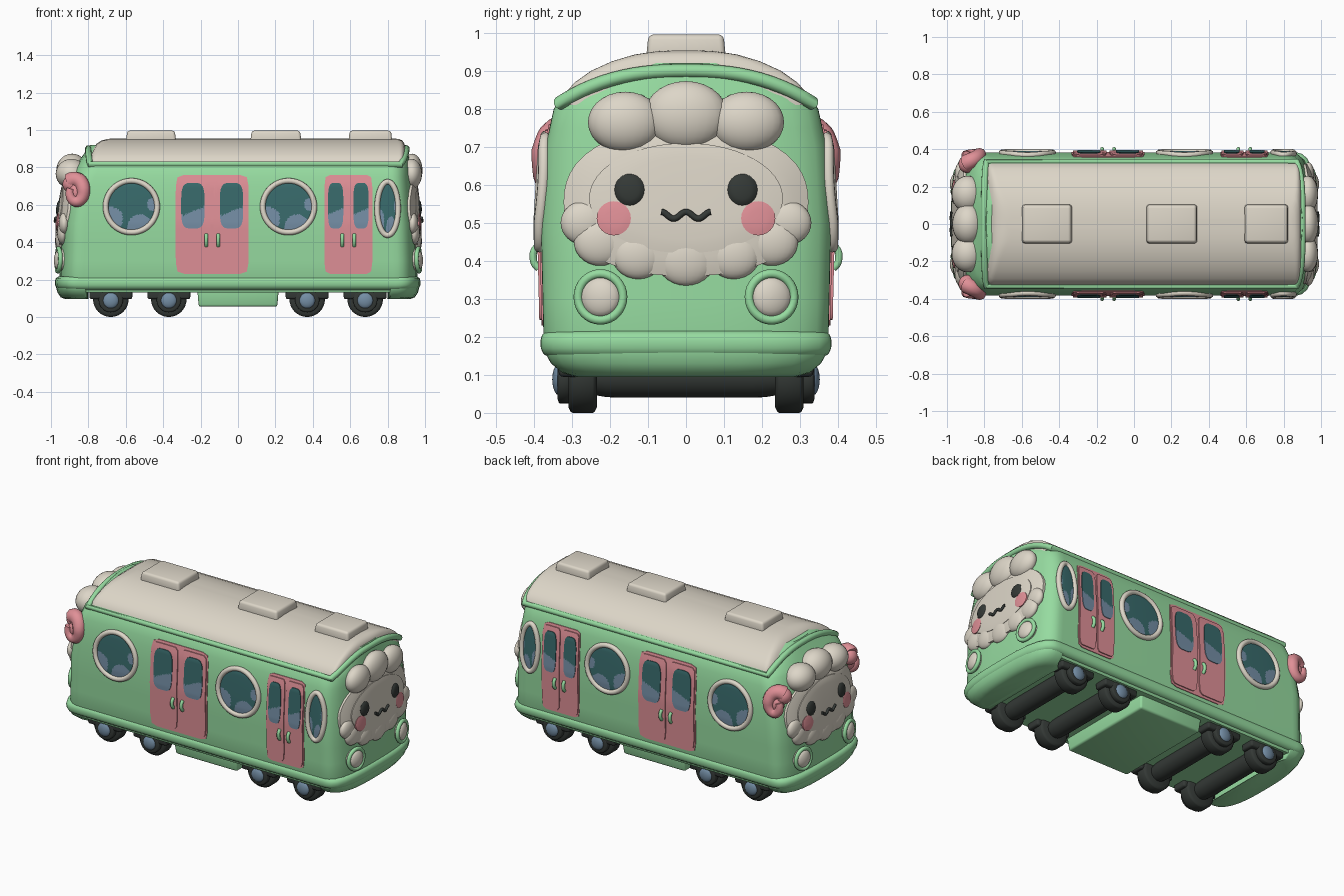
import bpy, bmesh, math
from mathutils import Vector, Matrix

if "Cube" in bpy.data.objects:
    bpy.data.objects.remove(bpy.data.objects["Cube"])

def mat(name, r, g, b):
    m = bpy.data.materials.new(name)
    lin = lambda c: ((c / 255 + 0.055) / 1.055) ** 2.4
    m.diffuse_color = (lin(r), lin(g), lin(b), 1)
    m.use_nodes = True
    m.node_tree.nodes["Principled BSDF"].inputs["Base Color"].default_value = m.diffuse_color
    return m

CREAM = mat("cream", 221, 214, 200)
GREEN = mat("mint_green", 150, 219, 160)
PINK = mat("pink", 224, 144, 151)
DARK = mat("charcoal", 52, 57, 54)
TEAL = mat("teal_glass", 56, 106, 107)
BLUE = mat("blue_glass", 116, 142, 165)

# ---------- body shape tables: half width and end positions by height ----------
W = [(.13, .35), (.2, .375), (.5, .382), (.7, .37), (.8, .348), (.825, .33), (.85, .295), (.9, .215), (.92, .14)]
XR = [(.13, .95), (.2, .96), (.5, .95), (.8, .925), (.92, .90)]
XL = [(.13, .95), (.2, .955), (.5, .945), (.7, .915), (.8, .875), (.92, .79)]
A, P = .13, 3.0

def interp(t, z):
    if z <= t[0][0]:
        return t[0][1]
    for (z0, v0), (z1, v1) in zip(t, t[1:]):
        if z <= z1:
            return v0 + (v1 - v0) * (z - z0) / (z1 - z0)
    return t[-1][1]

def end_map(s):
    """(y, z, offset) -> point on an end wall"""
    def f(u, v, o):
        q = min(abs(u) / interp(W, v), 1)
        return Vector((s * (interp(XR if s > 0 else XL, v) - A + A * (1 - q ** P) ** (1 / P) + o), u, v))
    return f

def side_map(s):
    """(x, z, offset) -> point on a side wall"""
    def f(u, v, o):
        q = max(0, min((abs(u) - interp(XR if u > 0 else XL, v) + A) / A, .95))
        return Vector((u, s * (interp(W, v) * (1 - q ** P) ** (1 / P) + o), v))
    return f

# ---------- mesh helpers ----------
def finish(bm, name, mats, rule=None):
    bmesh.ops.recalc_face_normals(bm, faces=bm.faces)
    if rule:
        for f in bm.faces:
            f.material_index = rule(f.calc_center_median())
    me = bpy.data.meshes.new(name)
    bm.to_mesh(me)
    bm.free()
    for m in mats:
        me.materials.append(m)
    ob = bpy.data.objects.new(name, me)
    bpy.context.collection.objects.link(ob)
    return ob

def loft(name, rings, mats, rule=None):
    bm = bmesh.new()
    vs = [[bm.verts.new(p) for p in r] for r in rings]
    n = len(vs[0])
    for a, b in zip(vs, vs[1:]):
        for i in range(n):
            bm.faces.new((a[i], a[(i + 1) % n], b[(i + 1) % n], b[i]))
    bm.faces.new(vs[0])
    bm.faces.new(vs[-1])
    return finish(bm, name, mats, rule)

def plan(z, w, xl, xr, al=A, ar=A, p=P, n=16):
    """rounded horizontal outline"""
    pts = []
    for s, xe, a in ((1, xr, ar), (-1, xl, al)):
        for i in range(n + 1):
            t = (-math.pi / 2 if s > 0 else math.pi / 2) + math.pi * i / n
            c, d = abs(math.cos(t)), math.sin(t)
            r = (c ** p + abs(d) ** p) ** (-1 / p)
            pts.append(Vector((xe - s * a + s * a * c * r, w * d * r, z)))
    return pts

def plate(name, fn, c, r, mats, off=.012, dome=0, p=2, rule=None, n=48, k=8, back=-.02):
    """domed plate following a wall; p sets how square the outline is"""
    def ring(f, o):
        out = []
        for i in range(n):
            t = 2 * math.pi * i / n
            a, b = math.cos(t), math.sin(t)
            q = f * (abs(a) ** p + abs(b) ** p) ** (-1 / p)
            out.append(fn(c[0] + r[0] * a * q, c[1] + r[1] * b * q, o))
        return out
    rings = [ring(1, back), ring(1, off)]
    rings += [ring(1 - j / k if j < k else .02, off + dome * math.sqrt(1 - (1 - j / k) ** 2)) for j in range(1, k + 1)]
    return loft(name, rings, mats, rule)

def tube(name, pts, r, m, cyclic=False, radii=None):
    cu = bpy.data.curves.new(name, 'CURVE')
    cu.dimensions = '3D'
    cu.bevel_depth, cu.bevel_resolution, cu.use_fill_caps = r, 3, True
    sp = cu.splines.new('POLY')
    sp.points.add(len(pts) - 1)
    for i, q in enumerate(pts):
        sp.points[i].co = (*q, 1)
        sp.points[i].radius = radii[i] if radii else 1
    sp.use_cyclic_u = cyclic
    tmp = bpy.data.objects.new(name, cu)
    bpy.context.collection.objects.link(tmp)
    me = bpy.data.meshes.new_from_object(tmp.evaluated_get(bpy.context.evaluated_depsgraph_get()))
    bpy.data.objects.remove(tmp)
    me.materials.clear()
    me.materials.append(m)
    ob = bpy.data.objects.new(name, me)
    bpy.context.collection.objects.link(ob)

def hoop(name, fn, c, r, thick, m, off=.01, n=48):
    tube(name, [fn(c[0] + r[0] * math.cos(2 * math.pi * i / n), c[1] + r[1] * math.sin(2 * math.pi * i / n), off)
                for i in range(n)], thick, m, True)

def blob(name, loc, rad, m):
    bm = bmesh.new()
    bmesh.ops.create_uvsphere(bm, u_segments=24, v_segments=14, radius=1,
                              matrix=Matrix.Translation(loc) @ Matrix.Diagonal((*rad, 1)))
    finish(bm, name, [m])

def box(name, loc, size, m, bevel=.015, taper=1):
    bm = bmesh.new()
    bmesh.ops.create_cube(bm, size=1)
    for v in bm.verts:
        t = taper if v.co.z > 0 else 1
        v.co = Vector((v.co.x * size[0] * t, v.co.y * size[1] * t, v.co.z * size[2])) + Vector(loc)
    bmesh.ops.bevel(bm, geom=bm.edges[:], offset=bevel, segments=3, profile=.5, affect='EDGES')
    finish(bm, name, [m])

def drum(name, x, y, z, r, length, m):
    prof = [(-.5, .85), (-.42, .97), (-.35, 1), (.35, 1), (.42, .97), (.5, .85)]
    loft(name, [[Vector((x + r * f * math.cos(i * math.pi / 16), y + t * length, z + r * f * math.sin(i * math.pi / 16)))
                 for i in range(32)] for t, f in prof], [m])

# ---------- shell, roof, bumpers ----------
zs = [.13, .16, .2, .3, .4, .5, .6, .7, .75, .8, .815, .825, .85, .87, .885, .9, .92]
loft("body_shell", [plan(z, interp(W, z), -interp(XL, z), interp(XR, z)) for z in zs], [GREEN])
roof = [(.81, .328, .80, .895), (.84, .32, .80, .897), (.87, .292, .79, .897), (.9, .25, .775, .895),
        (.925, .195, .757, .89), (.943, .135, .73, .88), (.951, .08, .70, .86), (.954, .03, .68, .84)]
loft("roof", [plan(z, w, -l, r, .05, .04, 4) for z, w, l, r in roof], [CREAM])
rail = [(.145, -.02), (.155, -.004), (.17, .003), (.19, .004), (.205, 0), (.215, -.012)]
loft("sill_rail", [plan(z, .379 + d, -.975 - d, .972 + d) for z, d in rail], [GREEN])
low = [(.095, .29, -.05), (.105, .325, -.025), (.13, .355, -.008), (.16, .372, 0), (.2, .372, 0)]
loft("right_bumper", [plan(z, w, .80, .97 + d, .02, A) for z, w, d in low], [GREEN])
loft("left_bumper", [plan(z, w, -.973 - d, -.80, A, .02) for z, w, d in low], [GREEN])

# Gutter trim arching over both ends
arch = [(.333 * i / 12, .90 - .085 * abs(i / 12) ** 2.5) for i in range(-12, 13)]
tube("roof_gutter", [(.9 - .03 * (abs(y) / .333) ** 4, y, z) for y, z in arch] +
     [(-.80 + .01 * (abs(y) / .333) ** 4, y, z) for y, z in reversed(arch)], .018, GREEN, True)
for x0, x1 in ((-.6, -.33), (.065, .34), (.59, .825)):
    box("roof_vent", ((x0 + x1) / 2, 0, .965), (x1 - x0, .21, .062), CREAM, .014, .94)

# ---------- faces on both ends ----------
for s in (1, -1):
    E = end_map(s)
    plate("wool_base", E, (0, .555), (.322, .195), [CREAM], .012, .016, 2.3)
    plate("face_disc", E, (0, .565), (.255, .145), [CREAM], .026, .006)
    for y, z, r in ((0, .405, .078), (.125, .415, .07), (.225, .45, .07), (.265, .5, .065)):
        for m in ((1, -1) if y else (1,)):
            blob("wool_tuft", E(m * y, z, .0), (.03, r, r * .9), CREAM)
    d = .055 if s > 0 else .085
    blob("wool_fringe_middle", E(0, .783, .005), (d, .11, .09), CREAM)
    for m in (1, -1):
        blob("wool_fringe_side", E(m * .16, .765, .005), (d, .098, .08), CREAM)
        plate("eye", E, (m * .148, .587), (.04, .042), [DARK], .03, .012, n=24, k=5)
        plate("cheek", E, (m * .19, .512), (.045, .045), [PINK], .031, .003, n=24, k=4)
        # Headlights
        plate("headlight_lens", E, (m * .225, .305), (.057, .057), [CREAM], .012, .03, n=32, k=6)
        hoop("headlight_ring", E, (m * .225, .305), (.059, .061), .012, GREEN, .02, 32)
    tube("mouth", [E(y / 200, .52 + .009 * math.cos(y * math.pi / 6.5), .034) for y in range(-13, 14)], .0085, DARK)

# Curled horns at the left end
for m in (1, -1):
    pts, rad = [], []
    for i in range(25):
        t = i / 24
        a = math.radians(125 - 330 * t)
        q = .066 - .026 * t
        pts.append((-.868 + q * .75 * math.cos(a), m * (.325 + .045 * min(1, t * 3)), .668 + q * 1.05 * math.sin(a)))
        rad.append((1 - .55 * t))
    tube("horn", pts, .046, PINK, radii=rad)
    blob("horn_root", (-.89, m * .32, .71), (.048, .048, .048), PINK)
    blob("horn_core", (-.868, m * .345, .665), (.04, .04, .05), PINK)

# ---------- side doors and windows ----------
def glass_rule(cu, cv, ru, rv):
    spots = ((-.75, -.45, .42), (.35, -.8, .5), (.85, .1, .25))
    return lambda p: int(any(math.hypot((p.x - cu) / ru - a, (p.z - cv) / rv - b) < r for a, b, r in spots))

for s in (1, -1):
    S = side_map(s)
    for cx, cz, rx, rz in ((-.57, .59, .138, .138), (.27, .59, .138, .138), (.8, .58, .056, .143)):
        plate("window_glass", S, (cx, cz), (rx, rz), [TEAL, BLUE], .005, .004, rule=glass_rule(cx, cz, rx, rz), k=16, n=64)
        hoop("window_ring", S, (cx, cz), (rx, rz), .015, CREAM, .005)
    for x0, x1 in ((-.333, .057), (.462, .718)):
        mid, half = (x0 + x1) / 2, (x1 - x0) / 2
        plate("door_frame", S, (mid, .495), (half, .265), [PINK], .004, 0, 14, k=10)
        for m in (1, -1):
            cx, hw = mid + m * half * .5, half * .46
            plate("door_leaf", S, (cx, .495), (hw, .25), [PINK], .010, 0, 10, k=10)
            gx, gw = mid + m * half * .53, half * .32
            plate("door_glass", S, (gx, .595), (gw, .122), [TEAL, BLUE], .014, 0, 4,
                  lambda p, gx=gx: int(p.z < .565 + .4 * (p.x - gx)), k=14)
            tube("door_handle", [S(mid + m * .032, .38 + i * .06 / 6, o) for i, o in
                                 enumerate((.008, .018, .022, .022, .022, .018, .008))], .01, GREEN)

# ---------- underframe ----------
box("underfloor_box", (0, 0, .105), (.42, .62, .1), GREEN, .012, 1.04)
for x in (-.68, -.37, .37, .68):
    drum("axle", x, 0, .095, .055, .5, DARK)
    for m in (1, -1):
        drum("wheel", x, m * .272, .095, .095, .075, DARK)
        box("axle_bracket", (x, m * .29, .125), (.23, .09, .06), DARK, .012)
        drum("axle_cap", x, m * .32, .09, .065, .035, DARK)
        blob("hub", (x, m * .332, .088), (.043, .02, .043), BLUE)

# Smooth shading with crisp edges
bpy.ops.object.select_all(action='DESELECT')
for ob in bpy.context.scene.objects:
    ob.select_set(True)
    bpy.context.view_layer.objects.active = ob
bpy.ops.object.shade_smooth_by_angle(angle=math.radians(40))
